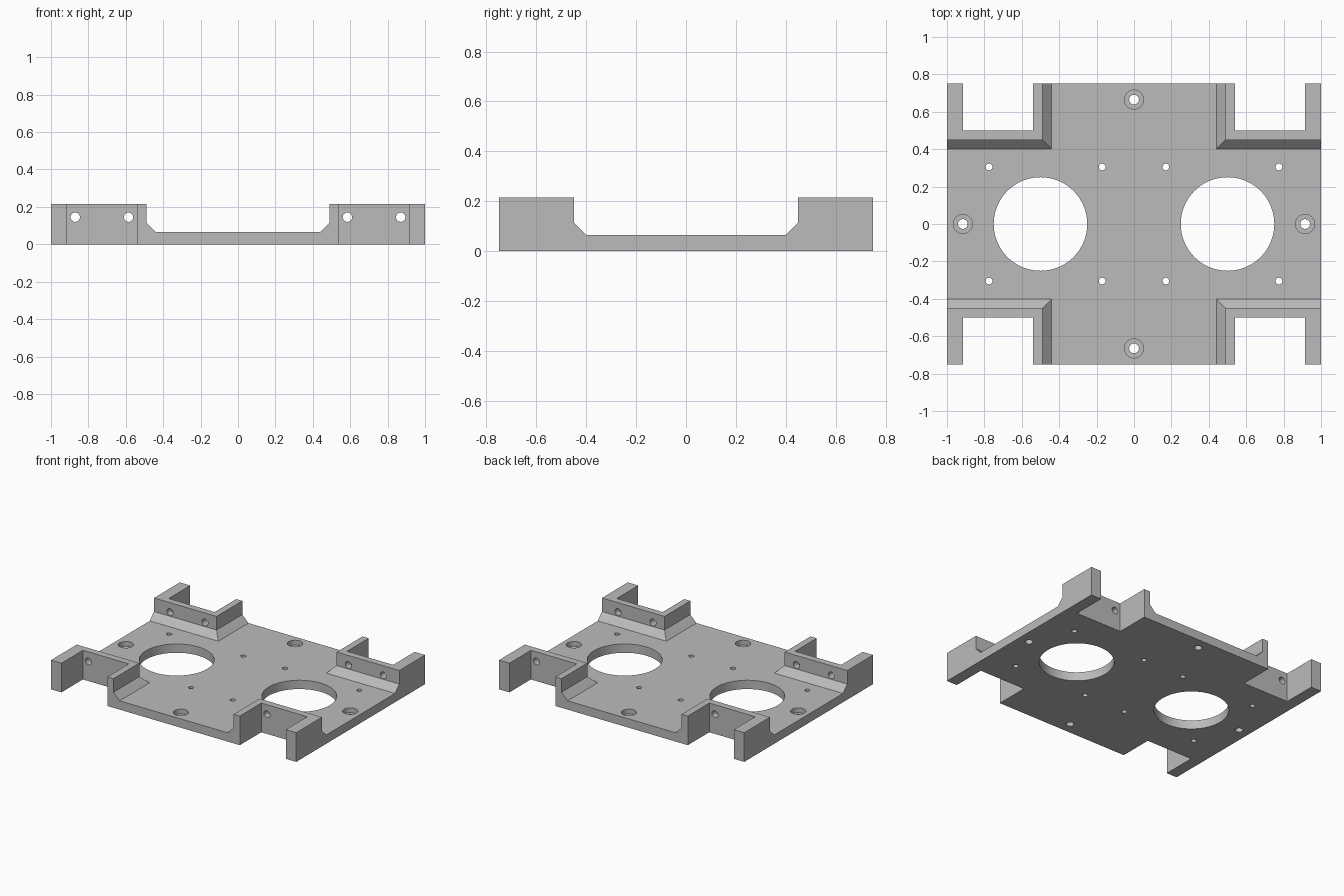
import bpy
import bmesh
from math import radians
from mathutils import Matrix, Vector

cube = bpy.data.objects.get("Cube")
if cube:
    bpy.data.objects.remove(cube, do_unlink=True)

HEIGHT, FLOOR = 0.215, 0.065
SIGNS = (-1, 1)


def add_box(bm, low, high):
    low, high = Vector(low), Vector(high)
    size = high - low
    matrix = Matrix.Translation((low + high) / 2) @ Matrix.Diagonal((*size, 1))
    bmesh.ops.create_cube(bm, size=1, matrix=matrix)


def add_rod(bm, centre, radius, length, along_y=False, sides=64):
    turn = Matrix.Rotation(radians(90 if along_y else 0), 4, "X")
    bmesh.ops.create_cone(bm, cap_ends=True, segments=sides, radius1=radius,
                          radius2=radius, depth=length,
                          matrix=Matrix.Translation(centre) @ turn)


def add_trench(bm, half_floor, half_top, along_x):
    # Channel with sloped feet, running right through the block
    half = [(half_floor, FLOOR), (half_top, FLOOR + 0.05), (half_top, 0.4)]
    outline = half + [(-a, z) for a, z in reversed(half)]
    verts = [bm.verts.new((-1.2, a, z) if along_x else (a, -1.2, z))
             for a, z in outline]
    face = bm.faces.new(verts)
    ext = bmesh.ops.extrude_face_region(bm, geom=[face])
    moved = [v for v in ext["geom"] if isinstance(v, bmesh.types.BMVert)]
    shift = (2.4, 0, 0) if along_x else (0, 2.4, 0)
    bmesh.ops.translate(bm, verts=moved, vec=shift)


def make_object(name, bm):
    bmesh.ops.recalc_face_normals(bm, faces=bm.faces)
    mesh = bpy.data.meshes.new(name)
    bm.to_mesh(mesh)
    bm.free()
    obj = bpy.data.objects.new(name, mesh)
    bpy.context.collection.objects.link(obj)
    return obj


def cut(target, name, bm):
    cutter = make_object(name, bm)
    cutter.hide_render = True
    mod = target.modifiers.new(name, "BOOLEAN")
    mod.operation = "DIFFERENCE"
    mod.solver = "EXACT"
    mod.object = cutter
    bpy.context.view_layer.objects.active = target
    bpy.ops.object.modifier_apply(modifier=mod.name)
    bpy.data.objects.remove(cutter, do_unlink=True)


# Solid block that everything is machined from
bm = bmesh.new()
add_box(bm, (-1, -0.75, 0), (1, 0.75, HEIGHT))
plate = make_object("mounting_plate", bm)

# Two crossing trenches leave the raised corner brackets
for name, floor, top, along_x in (("long_trench", 0.40, 0.45, True),
                                  ("cross_trench", 0.44, 0.49, False)):
    bm = bmesh.new()
    add_trench(bm, floor, top, along_x)
    cut(plate, name, bm)

# Open corner pockets
bm = bmesh.new()
for sx in SIGNS:
    for sy in SIGNS:
        xs = sorted((sx * 0.54, sx * 0.915))
        ys = sorted((sy * 0.50, sy * 0.90))
        add_box(bm, (xs[0], ys[0], -0.1), (xs[1], ys[1], 0.4))
cut(plate, "corner_pockets", bm)

# Large openings, pilot holes, bolt holes and bracket wall holes
bolts = [(s * 0.915, 0) for s in SIGNS] + [(0, s * 0.665) for s in SIGNS]
bm = bmesh.new()
for sx in SIGNS:
    add_rod(bm, (sx * 0.5, 0, 0), 0.25, 0.2, sides=96)
    for x in (0.17, 0.775):
        for sy in SIGNS:
            add_rod(bm, (sx * x, sy * 0.305, 0), 0.018, 0.2, sides=32)
    for x in (0.585, 0.87):
        add_rod(bm, (sx * x, 0, 0.145), 0.025, 2, along_y=True, sides=32)
for x, y in bolts:
    add_rod(bm, (x, y, 0), 0.026, 0.2, sides=32)
cut(plate, "drill_holes", bm)

# Counterbores around the bolt holes
bm = bmesh.new()
for x, y in bolts:
    add_rod(bm, (x, y, FLOOR + 0.02), 0.051, 0.11, sides=48)
cut(plate, "counterbores", bm)

# Single grey finish
grey = bpy.data.materials.new("plain_grey")
grey.use_nodes = True
colour = (0.5, 0.5, 0.5, 1)
grey.diffuse_color = colour
grey.node_tree.nodes["Principled BSDF"].inputs["Base Color"].default_value = colour
plate.data.materials.clear()
plate.data.materials.append(grey)

bpy.ops.object.select_all(action="DESELECT")
plate.select_set(True)
bpy.context.view_layer.objects.active = plate
bpy.ops.object.shade_smooth_by_angle(angle=radians(30))
